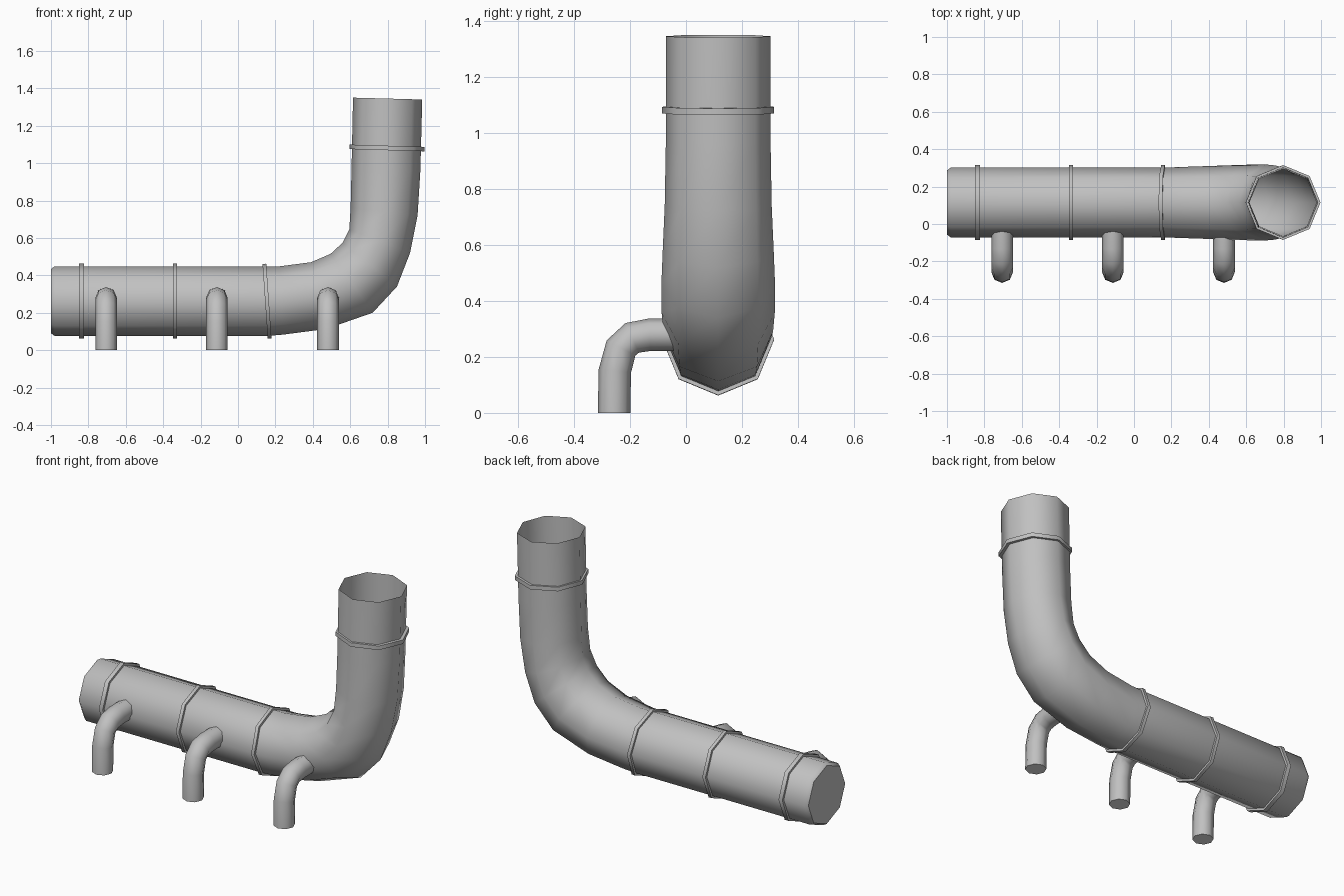
import bpy, bmesh, math
from mathutils import Vector as V

cube = bpy.data.objects.get("Cube")
if cube:
    bpy.data.objects.remove(cube)

SIDES = 8
PIPE_Y, PIPE_Z, PIPE_R = 0.115, 0.262, 0.186


def material(name, value):
    m = bpy.data.materials.new(name)
    m.use_nodes = True
    colour = (value, value, value, 1)
    m.diffuse_color = colour
    m.node_tree.nodes["Principled BSDF"].inputs["Base Color"].default_value = colour
    return m


grey = material("grey metal", 0.53)
white = material("white opening", 0.95)


def section(centre, u, v):
    """Octagonal cross-section spanned by the half axes u and v."""
    turn = [2 * math.pi * i / SIDES for i in range(SIDES)]
    return [centre + u * math.cos(t) + v * math.sin(t) for t in turn]


def loft(name, sections, cap_start=False, start_material=0, closed=False):
    """Skin a row of cross-sections into one smooth-shaded object."""
    bm = bmesh.new()
    loops = [[bm.verts.new(p) for p in s] for s in sections]
    pairs = list(zip(loops, loops[1:]))
    if closed:
        pairs.append((loops[-1], loops[0]))
    for a, b in pairs:
        for i in range(SIDES):
            j = (i + 1) % SIDES
            bm.faces.new((a[i], a[j], b[j], b[i]))
    if cap_start:
        bm.faces.new(loops[0]).material_index = start_material
    bmesh.ops.recalc_face_normals(bm, faces=bm.faces)
    mesh = bpy.data.meshes.new(name)
    bm.to_mesh(mesh)
    bm.free()
    mesh.materials.append(grey)
    mesh.materials.append(white)
    obj = bpy.data.objects.new(name, mesh)
    bpy.context.collection.objects.link(obj)
    bpy.ops.object.select_all(action='DESELECT')
    obj.select_set(True)
    bpy.context.view_layer.objects.active = obj
    bpy.ops.object.shade_smooth_by_angle(angle=math.radians(50))
    return obj


# Main pipe: closed bevelled end, straight run, elbow and open riser
main = [section(V((x, PIPE_Y, PIPE_Z)), V((0, 0, -r)), V((0, r, 0)))
        for x, r in ((-1, 0.172), (-0.98, PIPE_R), (0.155, PIPE_R))]
# outer x, outer z, inner x, inner z, half width
elbow = [
    (0.24, 0.083, 0.22, 0.448, 0.189),
    (0.47, 0.113, 0.39, 0.470, 0.196),
    (0.72, 0.20, 0.495, 0.515, 0.202),
    (0.85, 0.34, 0.56, 0.575, 0.203),
    (0.92, 0.52, 0.595, 0.645, 0.198),
    (0.96, 0.72, 0.602, 0.76, 0.191),
    (0.975, 0.96, 0.607, 0.97, 0.187),
    (0.985, 1.34, 0.615, 1.35, 0.187),
]
for ox, oz, ix, iz, w in elbow:
    outer, inner = V((ox, PIPE_Y, oz)), V((ix, PIPE_Y, iz))
    main.append(section((outer + inner) / 2, (outer - inner) / 2, V((0, w, 0))))
loft("main_pipe", main, cap_start=True)


# Raised clamp bands around the pipe
def band(name, centre, axis, width):
    axis = V(axis).normalized()
    side = V((0, 1, 0))
    up = axis.cross(side)
    profile = [(-1, 0.18), (-1, 0.2), (1, 0.2), (1, 0.18)]
    loft(name, [section(V(centre) + axis * s * width / 2, up * r, side * r)
                for s, r in profile], closed=True)


band("end_band", (-0.837, PIPE_Y, PIPE_Z), (1, 0, 0), 0.025)
band("middle_band", (-0.337, PIPE_Y, PIPE_Z), (1, 0, 0), 0.02)
band("elbow_band", (0.155, PIPE_Y, PIPE_Z), (1, 0, 0.07), 0.02)
band("riser_band", (0.797, PIPE_Y, 1.081), (0.03, 0, 1), 0.024)

# Three bent outlet pipes on the front
path = [V((0, y, z)) for y, z in (
    (-0.257, 0), (-0.254, 0.15), (-0.232, 0.232),
    (-0.192, 0.268), (-0.13, 0.279), (0, 0.28))]
LEG_R = 0.058
for label, x in (("right", -0.705), ("middle", -0.113), ("left", 0.481)):
    rings = []
    for i, p in enumerate(path):
        tangent = (path[min(i + 1, len(path) - 1)] - path[max(i - 1, 0)]).normalized()
        if i == 0:
            tangent = V((0, 0, 1))
        across = V((1, 0, 0))
        rings.append(section(p + across * x, tangent.cross(across) * LEG_R, across * LEG_R))
    loft(label + "_outlet", rings, cap_start=True, start_material=1)
